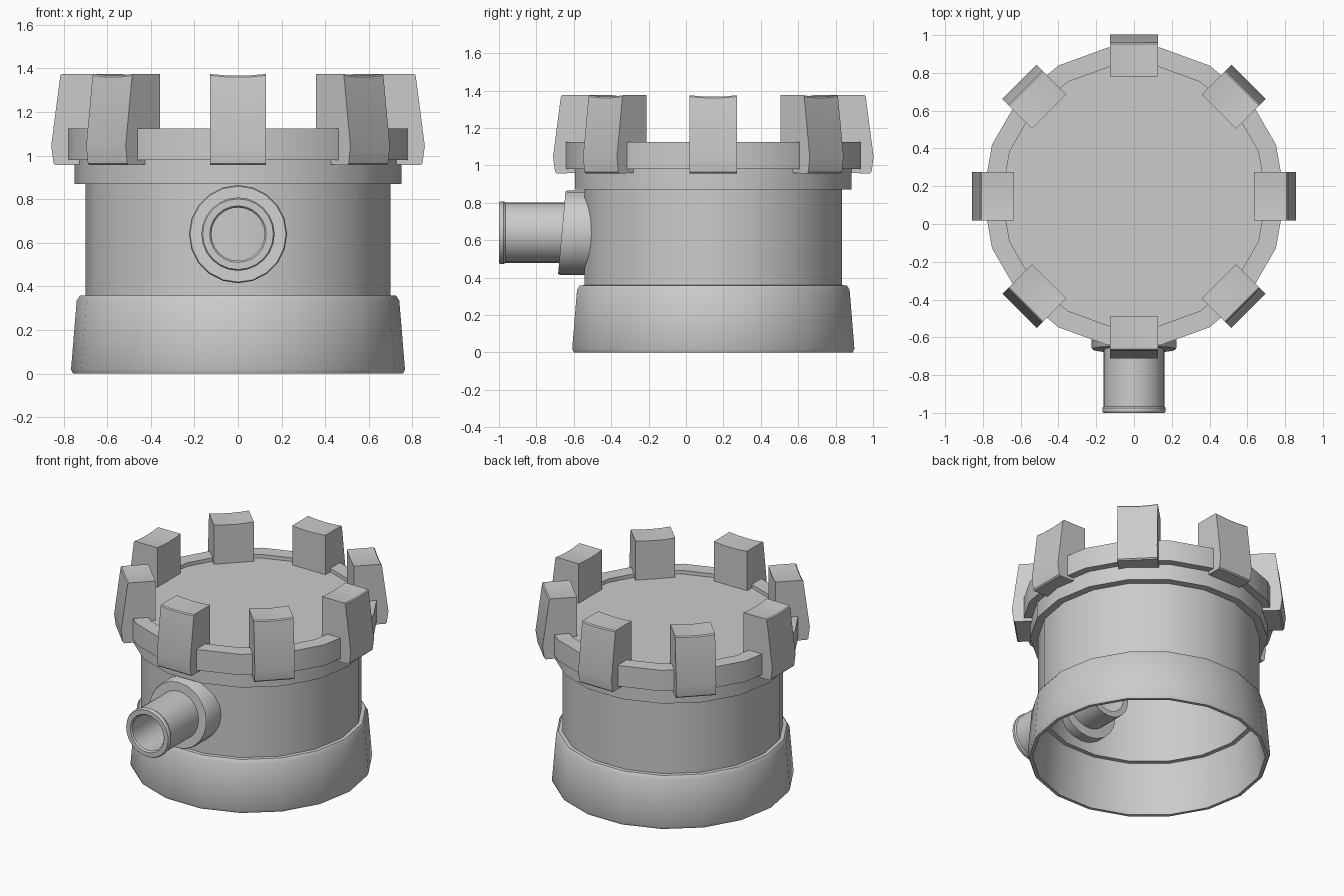
import bpy, bmesh, math
from mathutils import Matrix, Vector

if "Cube" in bpy.data.objects:
    bpy.data.objects.remove(bpy.data.objects["Cube"])

CY = 0.146      # y of the tower axis
SIDES = 18      # vertices fall on the x axis


def finish(name, bm, angle=30):
    bmesh.ops.recalc_face_normals(bm, faces=bm.faces)
    me = bpy.data.meshes.new(name)
    bm.to_mesh(me)
    bm.free()
    ob = bpy.data.objects.new(name, me)
    bpy.context.collection.objects.link(ob)
    bpy.ops.object.select_all(action='DESELECT')
    ob.select_set(True)
    bpy.context.view_layer.objects.active = ob
    bpy.ops.object.shade_smooth_by_angle(angle=math.radians(angle))
    return ob


def lathe(name, profile, place, sides=SIDES):
    """Revolve a closed (radius, height) loop; place(r*cos, r*sin, h) gives the point."""
    bm = bmesh.new()
    rings = []
    for i in range(sides):
        a = 2 * math.pi * i / sides
        rings.append([bm.verts.new(place(r * math.cos(a), r * math.sin(a), h))
                      for r, h in profile])
    n = len(profile)
    for i in range(sides):
        p, q = rings[i], rings[(i + 1) % sides]
        for j in range(n):
            k = (j + 1) % n
            bm.faces.new((p[j], q[j], q[k], p[k]))
    return finish(name, bm)


def upright(u, v, h):
    return (u, v + CY, h)


# Flared hollow base
lathe("base_skirt", [(0.735, 0), (0.757, 0), (0.766, 0.02), (0.74, 0.335),
                     (0.725, 0.358), (0.69, 0.36), (0.705, 0.355)], upright)
# Tower wall
lathe("tower_wall", [(0.675, 0.355), (0.70, 0.355), (0.70, 1.0), (0.675, 1.0)], upright)
# Stepped collar and rim
lathe("collar", [(0.69, 0.87), (0.75, 0.87), (0.75, 0.985), (0.69, 0.985)], upright)
lathe("rim", [(0.69, 0.98), (0.80, 0.98), (0.80, 1.125), (0.70, 1.125), (0.70, 1.0)], upright)

# Recessed roof floor
bm = bmesh.new()
bmesh.ops.create_cone(bm, cap_ends=True, segments=SIDES, radius1=0.705, radius2=0.705,
                      depth=0.03, matrix=Matrix.Translation((0, CY, 1.085))
                      @ Matrix.Rotation(math.pi / 2, 4, 'Z'))
finish("roof_floor", bm)

# Battlement blocks: side profile swept across the width, top slightly dished
side = [(0.635, 0.96), (0.838, 0.957), (0.846, 0.965), (0.857, 1.045),
        (0.815, 1.368), (0.808, 1.375), (0.635, 1.375)]
STEPS, HALF = 4, 0.128
for b in range(8):
    bm = bmesh.new()
    turn = Matrix.Translation((0, CY, 0)) @ Matrix.Rotation(b * math.pi / 4, 4, 'Z')
    rows = []
    for s in range(STEPS + 1):
        t = 2 * s / STEPS - 1
        dip = 0.008 * (1 - t * t)
        rows.append([bm.verts.new(turn @ Vector((r, t * HALF, z - (dip if z > 1.2 else 0))))
                     for r, z in side])
    for p, q in zip(rows, rows[1:]):
        for j in range(len(side)):
            k = (j + 1) % len(side)
            bm.faces.new((p[j], q[j], q[k], p[k]))
    bm.faces.new(rows[0])
    bm.faces.new(rows[-1])
    finish(f"battlement_{b + 1}", bm)

# Spout pipe running along y, with a small end bead
ZS = 0.64
lathe("spout_pipe", [(0.122, -0.25), (0.122, -0.99), (0.13, -1.0), (0.162, -1.0),
                     (0.168, -0.99), (0.168, -0.975), (0.161, -0.965), (0.161, -0.25)],
      lambda u, v, h: (u, h, v + ZS), 24)
# Spout flange with a slightly slanted front
lathe("spout_flange", [(0.155, -0.45), (0.155, -0.664), (0.22, -0.664),
                       (0.225, -0.655), (0.225, -0.45)],
      lambda u, v, h: (u, h + (0.09 * v if h < -0.5 else 0), v + ZS), 20)
